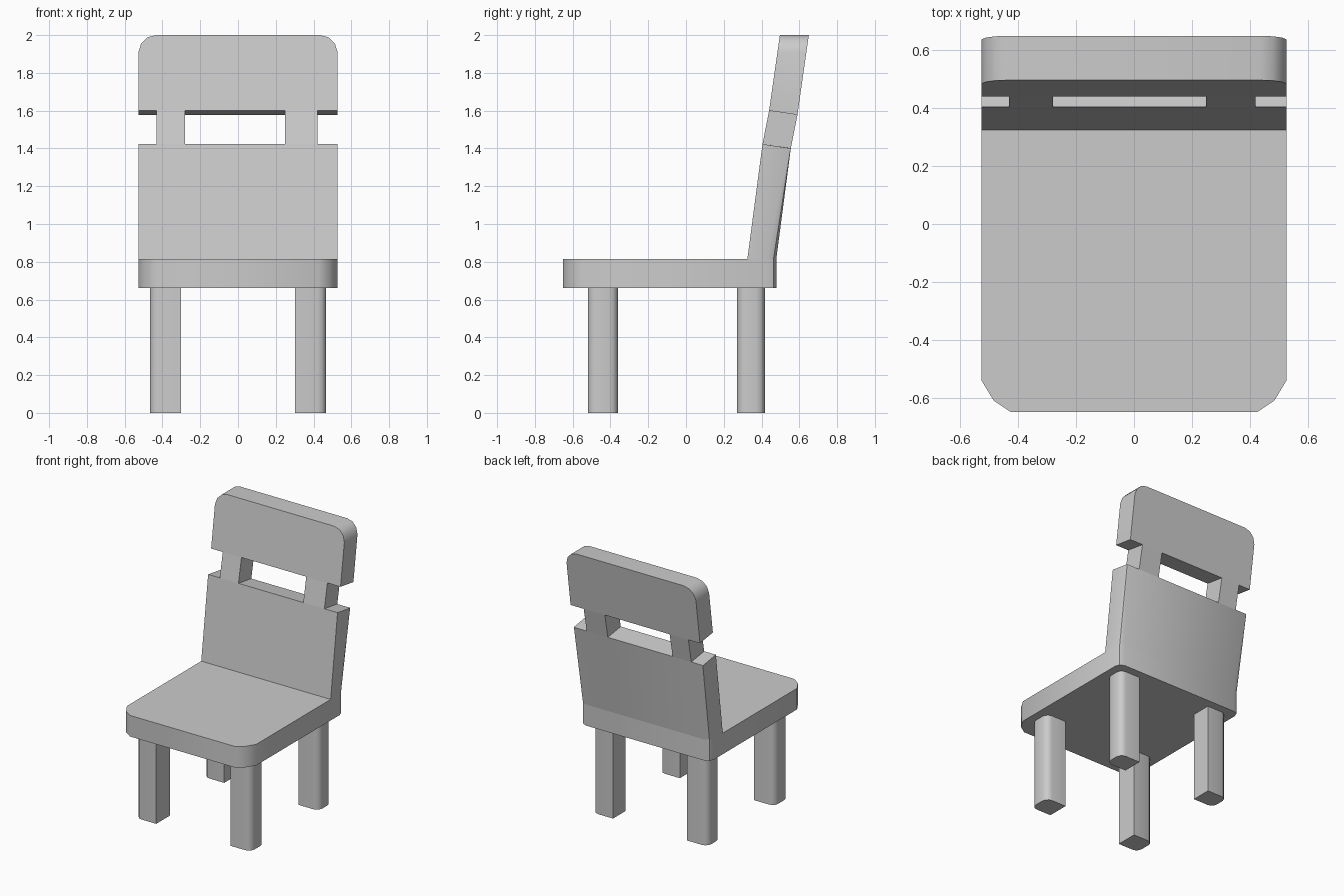
import bpy, bmesh, math

if "Cube" in bpy.data.objects:
    bpy.data.objects.remove(bpy.data.objects["Cube"])


def loft(name, ring_a, ring_b):
    """Solid between two matching rings of 3D points."""
    bm = bmesh.new()
    a = [bm.verts.new(p) for p in ring_a]
    b = [bm.verts.new(p) for p in ring_b]
    n = len(a)
    bm.faces.new(a)
    bm.faces.new(b)
    for i in range(n):
        j = (i + 1) % n
        bm.faces.new((a[i], a[j], b[j], b[i]))
    bmesh.ops.remove_doubles(bm, verts=bm.verts, dist=1e-5)
    bmesh.ops.recalc_face_normals(bm, faces=bm.faces)
    mesh = bpy.data.meshes.new(name)
    bm.to_mesh(mesh)
    bm.free()
    ob = bpy.data.objects.new(name, mesh)
    bpy.context.collection.objects.link(ob)
    bpy.ops.object.select_all(action='DESELECT')
    ob.select_set(True)
    bpy.context.view_layer.objects.active = ob
    bpy.ops.object.shade_smooth_by_angle(angle=math.radians(40))
    return ob


def prism(name, outline, z0, z1):
    return loft(name, [(x, y, z0) for x, y in outline], [(x, y, z1) for x, y in outline])


def mirrored(half):
    """Close a right-hand half outline across x = 0."""
    return half + [(-p[0], *p[1:]) for p in reversed(half)]


W = 0.527

# Seat with wide rounded front corners and tight rear corners
prism("seat", mirrored([(0.425, -0.65), (0.485, -0.61), (W, -0.54),
                        (W, 0.43), (0.515, 0.463), (0.48, 0.478)]), 0.66, 0.815)

# Lower back panel: rounded rear corners at the seat fade to square at the top
loft("lower_back",
     mirrored([(W, 0.325, 0.815), (W, 0.43, 0.815), (0.515, 0.463, 0.815), (0.48, 0.478, 0.815)]),
     mirrored([(W, 0.405, 1.423), (W, 0.552, 1.401), (W - 0.002, 0.554, 1.401), (W - 0.004, 0.555, 1.401)]))

# Posts joining the two back panels
for side, x0, x1 in (("left", -0.432, -0.28), ("right", 0.248, 0.42)):
    loft(side + "_back_post",
         [(x0, 0.405, 1.423), (x1, 0.405, 1.423), (x1, 0.555, 1.401), (x0, 0.555, 1.401)],
         [(x0, 0.44, 1.60), (x1, 0.44, 1.60), (x1, 0.59, 1.578), (x0, 0.59, 1.578)])


# Headrest leaning back, with rounded top corners
def headrest_ring(z_low, y_low, y_high):
    half = [(W, z_low), (W, 1.91), (0.513, 1.955), (0.48, 1.988), (0.435, 2.0)]
    return mirrored([(x, y_low + (y_high - y_low) * (z - z_low) / (2 - z_low), z) for x, z in half])


loft("headrest", headrest_ring(1.60, 0.44, 0.497), headrest_ring(1.578, 0.59, 0.65))

# Legs with rounded outer corners
R = 0.045
for row, y0, y1 in (("front", -0.52, -0.36), ("back", 0.27, 0.418)):
    for side, s in (("left", -1), ("right", 1)):
        outline = [(0.302, y0)]
        for cy, start in ((y0 + R, -90), (y1 - R, 0)):
            for k in range(4):
                t = math.radians(start + 30 * k)
                outline.append((0.467 - R + R * math.cos(t), cy + R * math.sin(t)))
        outline.append((0.302, y1))
        prism(f"{row}_{side}_leg", [(s * x, y) for x, y in outline], 0, 0.66)
